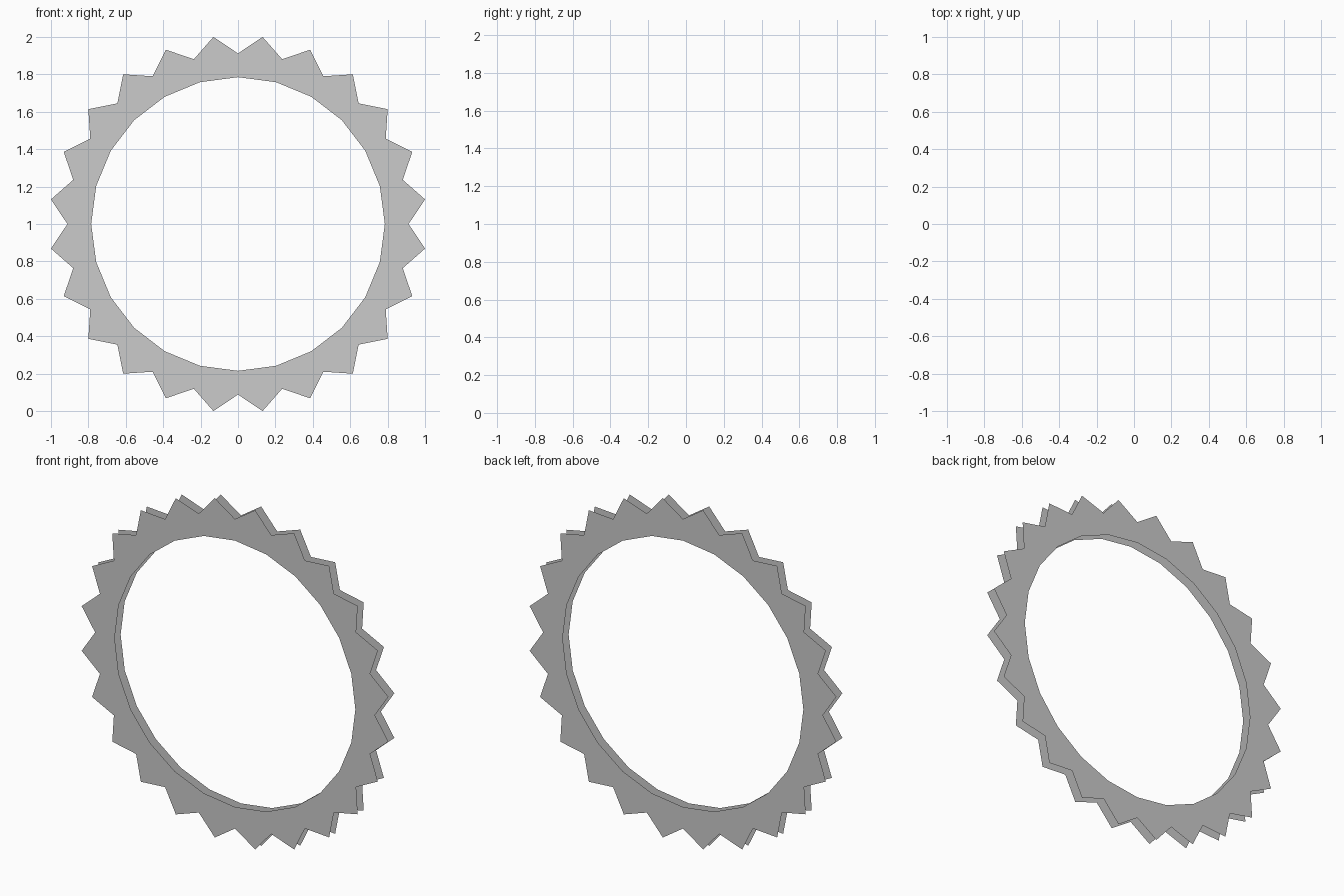
import bpy, bmesh
from math import sin, cos, pi

if "Cube" in bpy.data.objects:
    bpy.data.objects.remove(bpy.data.objects["Cube"])

TEETH = 24
TIP_R, VALLEY_R, INNER_R = 1.0086, 0.912, 0.785
HALF_GAP = 0.028
STEP = 2 * pi / TEETH


def ring_face(name, y, facing):
    """Flat toothed ring at depth y, facing -y (-1) or +y (+1)."""
    bm = bmesh.new()

    def vert(r, a):
        return bm.verts.new((r * sin(a), y, 1 + r * cos(a)))

    inner = [vert(INNER_R, i * STEP) for i in range(TEETH)]
    valley = [vert(VALLEY_R, i * STEP) for i in range(TEETH)]
    tip = [vert(TIP_R, (i + 0.5) * STEP) for i in range(TEETH)]
    for i in range(TEETH):
        j = (i + 1) % TEETH
        f = bm.faces.new((inner[i], valley[i], tip[i], valley[j], inner[j]))
        f.normal_update()
        if f.normal.y * facing < 0:
            f.normal_flip()
    mesh = bpy.data.meshes.new(name)
    bm.to_mesh(mesh)
    bm.free()
    obj = bpy.data.objects.new(name, mesh)
    bpy.context.collection.objects.link(obj)
    return obj


# Two thin parallel sheets with open edges
ring_face("front_toothed_ring", -HALF_GAP, -1)
ring_face("back_toothed_ring", HALF_GAP, 1)
